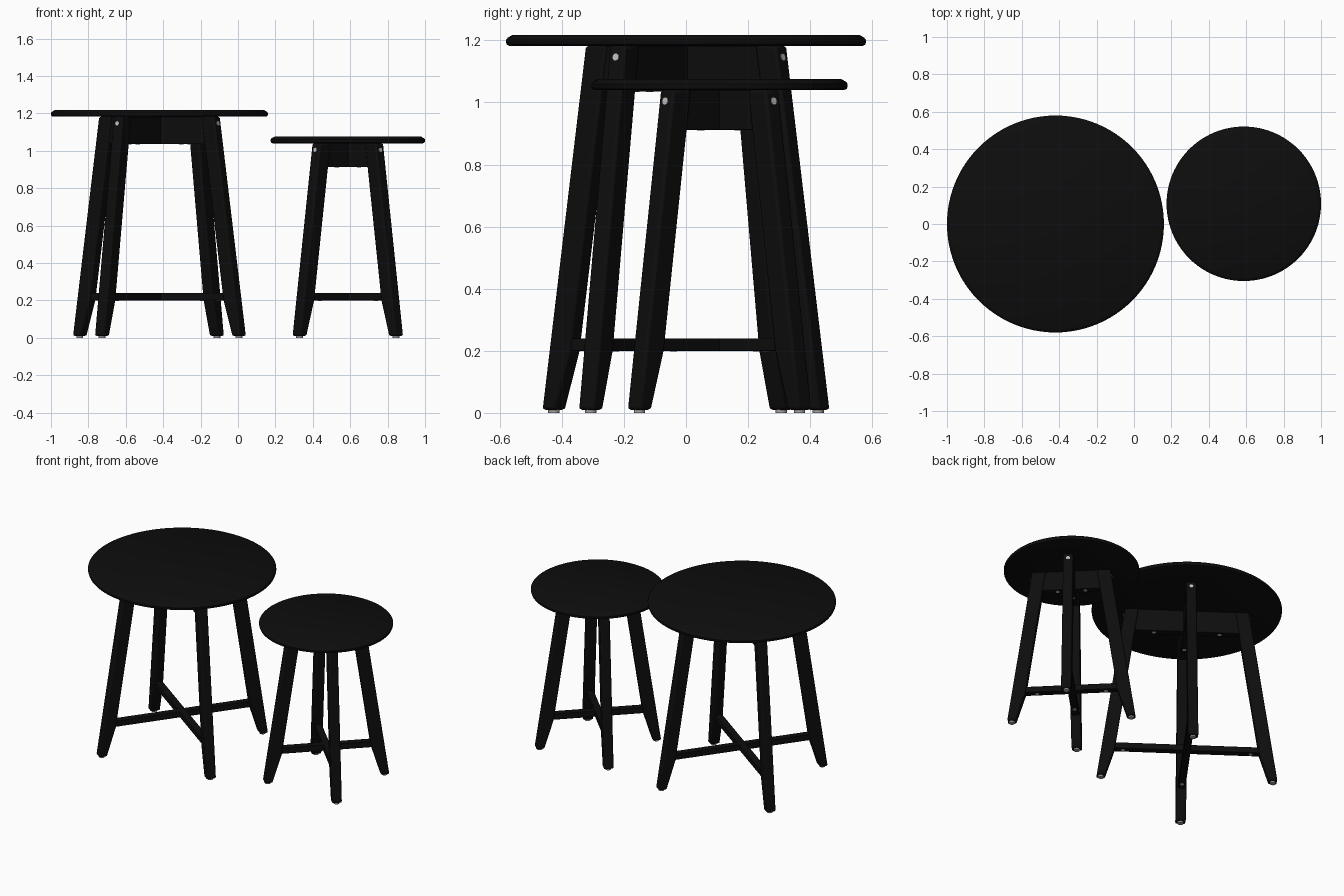
import bpy, bmesh, math
from mathutils import Matrix, Vector

if "Cube" in bpy.data.objects:
    bpy.data.objects.remove(bpy.data.objects["Cube"])


def material(name, rgb):
    m = bpy.data.materials.new(name)
    m.diffuse_color = (*rgb, 1)
    m.use_nodes = True
    m.node_tree.nodes["Principled BSDF"].inputs["Base Color"].default_value = m.diffuse_color
    return m


BLACK = material("black paint", (0.004, 0.004, 0.004))
STEEL = material("steel screw", (0.55, 0.55, 0.55))
PAD = material("grey foot pad", (0.4, 0.38, 0.37))


def finish(name, bm, mat, matrix, bevel=0, segments=2):
    bmesh.ops.recalc_face_normals(bm, faces=bm.faces)
    me = bpy.data.meshes.new(name)
    bm.to_mesh(me)
    bm.free()
    ob = bpy.data.objects.new(name, me)
    bpy.context.collection.objects.link(ob)
    ob.matrix_world = matrix
    me.materials.append(mat)
    if bevel:
        mod = ob.modifiers.new("soft edges", 'BEVEL')
        mod.width, mod.segments = bevel, segments
    bpy.context.view_layer.objects.active = ob
    ob.select_set(True)
    bpy.ops.object.shade_smooth_by_angle(angle=math.radians(35))
    ob.select_set(False)
    return ob


def lathe(name, profile, mat, matrix, sides=96):
    # closed solid of revolution; first and last rings are capped
    bm = bmesh.new()
    rings = [[bm.verts.new((r * math.cos(i * math.tau / sides),
                            r * math.sin(i * math.tau / sides), z))
              for i in range(sides)] for r, z in profile]
    for a, b in zip(rings, rings[1:]):
        for i in range(sides):
            j = (i + 1) % sides
            bm.faces.new((a[i], a[j], b[j], b[i]))
    bm.faces.new(rings[0][::-1])
    bm.faces.new(rings[-1])
    finish(name, bm, mat, matrix)


def bar(name, x0, x1, width, z0, z1, matrix, bevel):
    bm = bmesh.new()
    bmesh.ops.create_cube(bm, size=1)
    for v in bm.verts:
        v.co = Vector(((x0 + x1) / 2 + v.co.x * (x1 - x0), v.co.y * width,
                       (z0 + z1) / 2 + v.co.z * (z1 - z0)))
    finish(name, bm, BLACK, matrix, bevel)


def leg(name, sections, width, matrix):
    # sections: (z, outer radius, inner radius)
    bm = bmesh.new()
    rings = [[bm.verts.new(c) for c in ((o, -width / 2, z), (o, width / 2, z),
                                        (i, width / 2, z), (i, -width / 2, z))]
             for z, o, i in sections]
    for a, b in zip(rings, rings[1:]):
        for k in range(4):
            n = (k + 1) % 4
            bm.faces.new((a[k], a[n], b[n], b[k]))
    bm.faces.new(rings[0][::-1])
    bm.faces.new(rings[-1])
    finish(name, bm, BLACK, matrix, 0.009)


def dot(name, mat, r, z0, z1, matrix):
    lathe(name, [(r, z0), (r, z1)], mat, matrix, 20)


def table(prefix, x, y, radius, under, top, angle, foot, apron_z, apron_screw, rail_screw):
    base = Matrix.Translation((x, y, 0))
    # round top with softened edges
    lathe(prefix + "_top", [(radius - 0.012, under), (radius - 0.003, under + 0.004),
                            (radius, under + 0.012), (radius, under + 0.02),
                            (radius - 0.006, top - 0.008), (radius - 0.02, top)], BLACK, base)
    slope, depth = 0.147, 0.083

    def outer(z):
        return foot - slope * z

    for k in range(4):
        m = base @ Matrix.Rotation(math.radians(angle + 90 * k), 4, 'Z')
        # splayed leg, tapered on the inside below the rail
        leg(f"{prefix}_leg_{k + 1}", [(0.01, outer(0.01), outer(0.01) - 0.052),
                                      (0.2, outer(0.2), outer(0.2) - depth),
                                      (under, outer(under), outer(under) - depth)], 0.062, m)
        # foot pad
        dot(f"{prefix}_foot_pad_{k + 1}", PAD, 0.018, 0, 0.015,
            m @ Matrix.Translation((foot - 0.028, 0, 0)))
        # screw on the outer face of the leg
        z = under - 0.036
        dot(f"{prefix}_leg_screw_{k + 1}", STEEL, 0.012, -0.01, 0.003,
            m @ Matrix.Translation((outer(z), 0, z))
            @ Matrix.Rotation(math.pi / 2 - math.atan(slope), 4, 'Y'))
        # screws under the apron and rail
        for part, r, z in (("apron", apron_screw, apron_z), ("rail", rail_screw, 0.2)):
            dot(f"{prefix}_{part}_screw_{k + 1}", STEEL, 0.012, -0.002, 0.005,
                m @ Matrix.Translation((r, 0, z)))
    # crossed aprons and crossed rails
    for k in range(2):
        m = base @ Matrix.Rotation(math.radians(angle + 90 * k), 4, 'Z')
        a = outer(apron_z) - depth + 0.012
        bar(f"{prefix}_apron_{k + 1}", -a, a, 0.045, apron_z, under, m, 0.002)
        r = outer(0.22) - depth + 0.02
        bar(f"{prefix}_rail_{k + 1}", -r, r, 0.045, 0.2, 0.24, m, 0.003)


table("large_table", -0.42, 0, 0.58, 1.182, 1.217, 54.2, 0.553, 1.035, 0.2, 0.39)
table("small_table", 0.587, 0.108, 0.413, 1.04, 1.075, 45, 0.393, 0.912, 0.085, 0.21)
